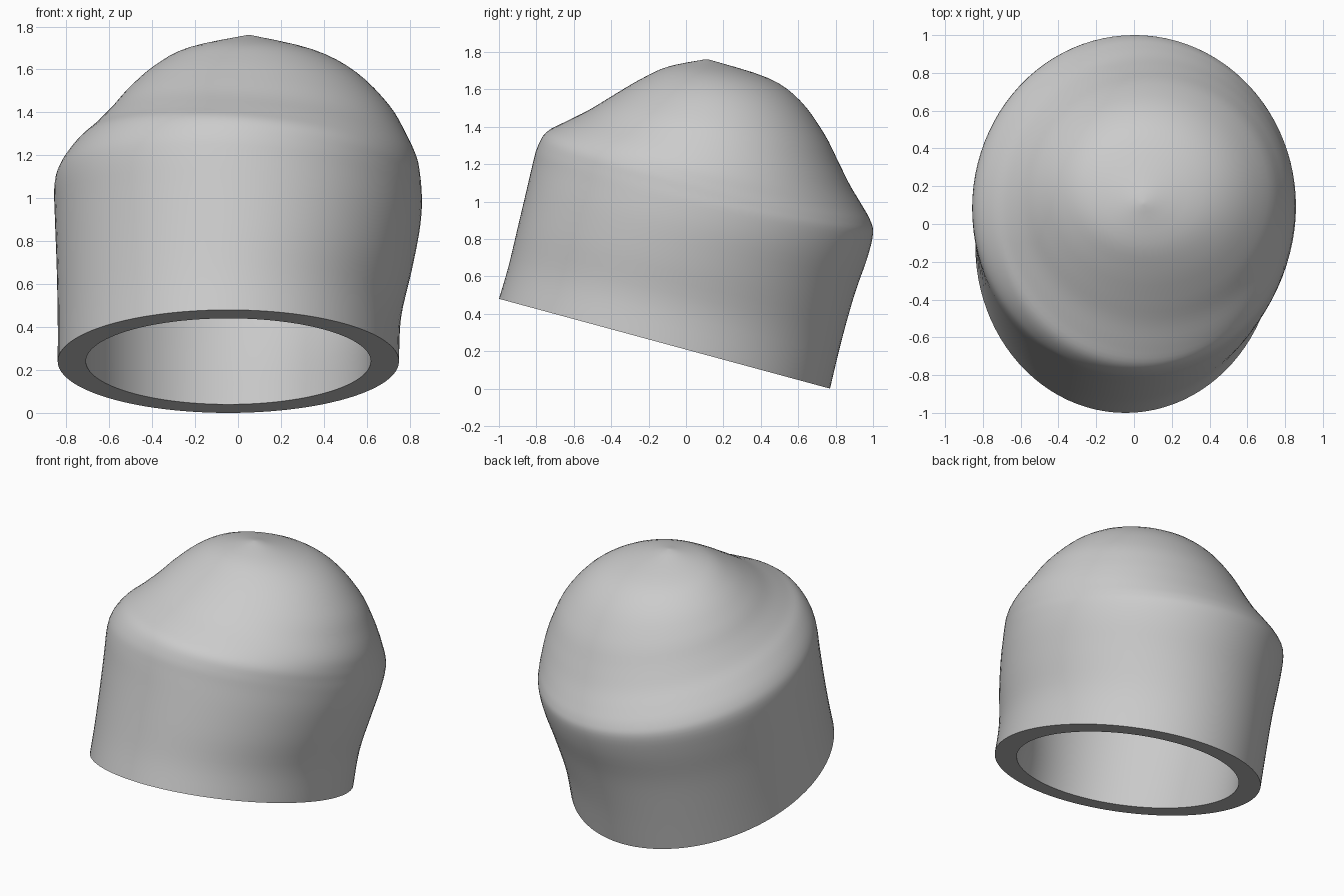
import bpy, bmesh, math
from mathutils import Vector

if "Cube" in bpy.data.objects:
    bpy.data.objects.remove(bpy.data.objects["Cube"])

SEGS, STEPS = 96, 4

# Tilted cross-sections: front y, front z, back y, back z, right x, left x, side tilt
SECTIONS = [
    (-1.0, .48, .77, 0, -.84, .75, 0),
    (-.95, .65, .83, .25, -.84, .76, 0),
    (-.90, .86, .90, .50, -.845, .81, -.01),
    (-.855, 1.05, .97, .70, -.853, .845, -.03),
    (-.82, 1.20, 1.0, .83, -.855, .857, -.05),
    (-.795, 1.29, .985, .90, -.825, .855, -.06),
    (-.75, 1.365, .94, .98, -.755, .85, -.075),
    (-.66, 1.415, .88, 1.08, -.68, .835, -.07),
    (-.53, 1.48, .82, 1.20, -.60, .79, -.06),
    (-.40, 1.56, .74, 1.36, -.515, .71, -.04),
    (-.25, 1.65, .61, 1.54, -.395, .555, -.015),
    (-.10, 1.72, .44, 1.66, -.24, .36, -.005),
    (.10, 1.76, .12, 1.76, .04, .06, 0),
]


def smooth_sections(rows):
    """Catmull-Rom interpolation between neighbouring sections."""
    out = []
    last = len(rows) - 1
    for i in range(last):
        quad = (rows[max(i - 1, 0)], rows[i], rows[i + 1], rows[min(i + 2, last)])
        for s in range(STEPS):
            t = s / STEPS
            out.append([b + t / 2 * (c - a + t * (2*a - 5*b + 4*c - d + t * (3*(b - c) + d - a)))
                        for a, b, c, d in zip(*quad)])
    return out + [list(rows[last])]


def ring(bm, sec, scale=1.0, drop=0.0):
    yf, zf, yb, zb, xl, xr, tilt = sec
    centre = Vector((xl + xr, yf + yb, zf + zb)) / 2 - Vector((0, 0, drop))
    along = Vector((0, yb - yf, zb - zf)) * scale / 2
    across = Vector(((xr - xl) / 2, 0, tilt)) * scale
    angles = [2 * math.pi * k / SEGS for k in range(SEGS)]
    return [bm.verts.new(centre + along * math.cos(a) + across * math.sin(a)) for a in angles]


def bridge(bm, a, b):
    for k in range(SEGS):
        n = (k + 1) % SEGS
        bm.faces.new((a[k], a[n], b[n], b[k]))


# Outer shell, flat rim and inner cavity as one closed skin
bm = bmesh.new()
sections = smooth_sections(SECTIONS)
count = len(sections) - 1
inner = [ring(bm, s, .835, .15 * i / count) for i, s in enumerate(sections)]
outer = [ring(bm, s) for s in sections]
rings = inner[::-1] + outer
for a, b in zip(rings, rings[1:]):
    bridge(bm, a, b)
bm.faces.new(rings[0])
bm.faces.new(rings[-1])
bmesh.ops.recalc_face_normals(bm, faces=bm.faces)

mesh = bpy.data.meshes.new("hollow_cap")
bm.to_mesh(mesh)
bm.free()
cap = bpy.data.objects.new("hollow_cap", mesh)
bpy.context.collection.objects.link(cap)

# Plain grey finish
grey = bpy.data.materials.new("plain_grey")
grey.use_nodes = True
grey.diffuse_color = (.6, .6, .6, 1)
grey.node_tree.nodes["Principled BSDF"].inputs["Base Color"].default_value = (.6, .6, .6, 1)
mesh.materials.append(grey)

# Smooth body with a crisp rim
bpy.context.view_layer.objects.active = cap
cap.select_set(True)
bpy.ops.object.shade_smooth_by_angle(angle=math.radians(40))
